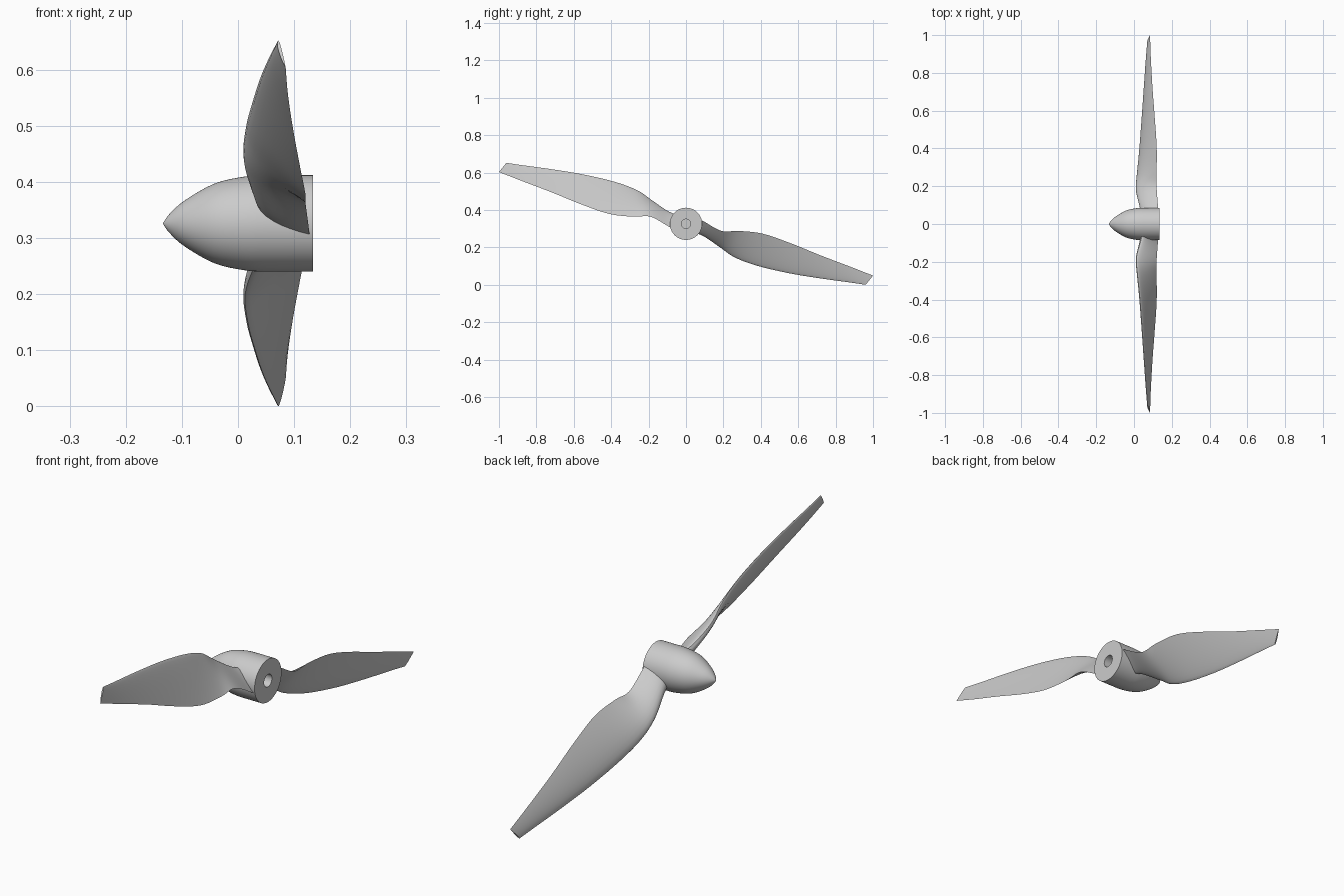
import bpy, bmesh, math
from mathutils import Vector, Matrix

if "Cube" in bpy.data.objects:
    bpy.data.objects.remove(bpy.data.objects["Cube"])

AXIS_Z = 0.326  # height of the shaft axis

grey = bpy.data.materials.new("light grey")
grey.use_nodes = True
colour = (0.6, 0.6, 0.6, 1)
grey.diffuse_color = colour
grey.node_tree.nodes["Principled BSDF"].inputs["Base Color"].default_value = colour


def finish(name, bm, angle):
    bmesh.ops.recalc_face_normals(bm, faces=bm.faces)
    mesh = bpy.data.meshes.new(name)
    bm.to_mesh(mesh)
    bm.free()
    mesh.materials.append(grey)
    obj = bpy.data.objects.new(name, mesh)
    bpy.context.collection.objects.link(obj)
    bpy.ops.object.select_all(action='DESELECT')
    obj.select_set(True)
    bpy.context.view_layer.objects.active = obj
    bpy.ops.object.shade_smooth_by_angle(angle=math.radians(angle))
    return obj


def catmull(points, steps):
    """Smooth path of vectors through the given points."""
    pts = [points[0]] + points + [points[-1]]
    out = []
    for a, b, c, d in zip(pts, pts[1:], pts[2:], pts[3:]):
        for i in range(steps):
            t = i / steps
            out.append(0.5 * (2 * b + (c - a) * t + (2 * a - 5 * b + 4 * c - d) * t ** 2
                              + (3 * b - a - 3 * c + d) * t ** 3))
    return out + [points[-1]]


# Spinner: lathed nose with a flat back and a blind shaft hole
nose = [(-0.134, 0), (-0.122, 0.017), (-0.095, 0.041), (-0.042, 0.071),
        (0.012, 0.0835), (0.05, 0.086)]
profile = catmull([Vector((x, 0, r)) for x, r in nose], 4)
profile += [Vector((x, 0, r)) for x, r in [(0.134, 0.086), (0.134, 0.025), (0.02, 0.025), (0.02, 0)]]
bm = bmesh.new()
verts = [bm.verts.new(p) for p in profile]
edges = [bm.edges.new(pair) for pair in zip(verts, verts[1:])]
bmesh.ops.spin(bm, geom=verts + edges, cent=(0, 0, 0), axis=(1, 0, 0),
               angle=math.tau, steps=64, use_merge=True)
bmesh.ops.remove_doubles(bm, verts=bm.verts, dist=0.0001)
bmesh.ops.translate(bm, verts=bm.verts, vec=(0, 0, AXIS_Z))
finish("spinner", bm, 35)

# Blade edges from root to tip, and the thickness at each station
leading = [(0.05, -0.04, 0.37), (0.033, -0.10, 0.395), (0.013, -0.18, 0.45),
           (0.018, -0.26, 0.505), (0.03, -0.38, 0.55), (0.043, -0.55, 0.59),
           (0.055, -0.72, 0.618), (0.066, -0.88, 0.64), (0.072, -0.96, 0.652)]
trailing = [(0.128, -0.04, 0.285), (0.127, -0.09, 0.31), (0.12, -0.19, 0.364),
            (0.12, -0.28, 0.364), (0.12, -0.41, 0.379), (0.11, -0.56, 0.43),
            (0.098, -0.72, 0.495), (0.089, -0.88, 0.556), (0.085, -1.0, 0.603)]
thick = [0.036, 0.036, 0.03, 0.025, 0.022, 0.018, 0.014, 0.01, 0.006]


def section(le, te, thickness, count=12):
    """Aerofoil loop: arched on the nose side, nearly flat behind."""
    chord = te - le
    normal = chord.cross(Vector((0, 1, 0))).normalized()
    if normal.x > 0:
        normal = -normal
    loop = []
    for side, share in ((1, 0.75), (-1, 0.25)):
        for i in range(count):
            t = (1 - math.cos(math.pi * i / count)) / 2
            if side < 0:
                t = 1 - t
            bulge = 2.6 * math.sqrt(t) * (1 - t)
            loop.append(le + chord * t + normal * side * share * thickness * bulge)
    return loop


def blade(name, turn):
    bm = bmesh.new()
    rows = zip(catmull([Vector(p) for p in leading], 6),
               catmull([Vector(p) for p in trailing], 6),
               catmull([Vector((t, 0, 0)) for t in thick], 6))
    rings = [[bm.verts.new(p) for p in section(a, b, t.x)] for a, b, t in rows]
    for r1, r2 in zip(rings, rings[1:]):
        for i in range(len(r1)):
            j = (i + 1) % len(r1)
            bm.faces.new((r1[i], r1[j], r2[j], r2[i]))
    bm.faces.new(rings[0])
    bm.faces.new(rings[-1])
    bmesh.ops.rotate(bm, verts=bm.verts, cent=(0, 0, AXIS_Z),
                     matrix=Matrix.Rotation(turn, 3, 'X'))
    finish(name, bm, 40)


blade("front_blade", 0)
blade("back_blade", math.pi)
